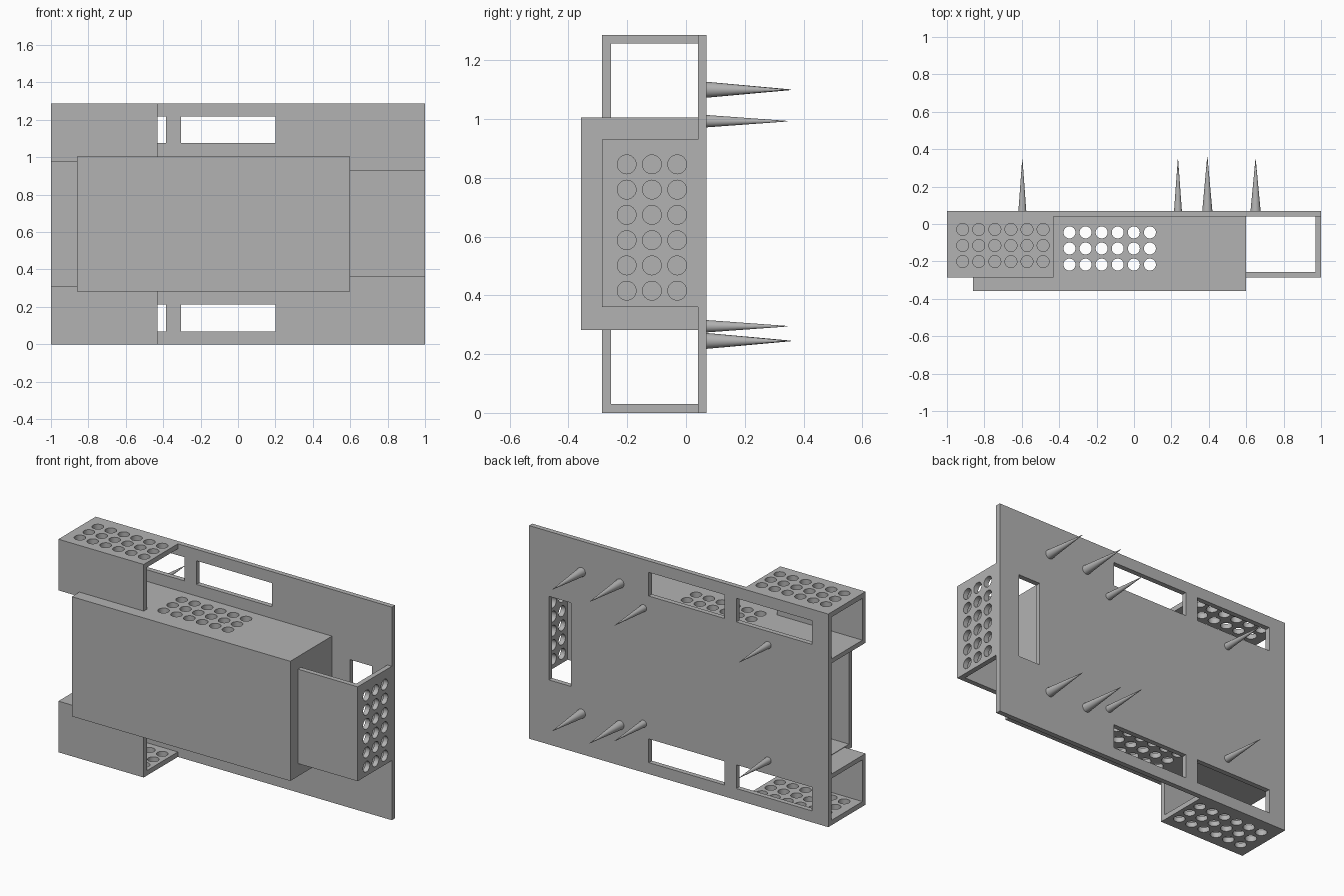
import bpy, bmesh
from mathutils import Matrix, Vector

cube = bpy.data.objects.get("Cube")
if cube:
    bpy.data.objects.remove(cube, do_unlink=True)

H = 1.287            # plate height
T = 0.03             # wall thickness
BACK, INNER = 0.07, 0.04
DUCT_Y, BODY_Y = -0.286, -0.358
PITCH, HOLE_R = 0.086, 0.032

grey = bpy.data.materials.new("matte_grey")
grey.use_nodes = True
grey.diffuse_color = (0.45, 0.45, 0.45, 1)
grey.node_tree.nodes["Principled BSDF"].inputs["Base Color"].default_value = (0.45, 0.45, 0.45, 1)


def add_box(bm, x, y, z):
    """Box from (low, high) ranges."""
    lo, hi = Vector((x[0], y[0], z[0])), Vector((x[1], y[1], z[1]))
    m = Matrix.Translation((lo + hi) / 2) @ Matrix.Diagonal((*(hi - lo), 1))
    bmesh.ops.create_cube(bm, size=1, matrix=m)


def add_cone(bm, pos, axis, r1, r2, depth):
    turn = Vector((0, 0, 1)).rotation_difference(Vector(axis)).to_matrix().to_4x4()
    bmesh.ops.create_cone(bm, cap_ends=True, segments=32, radius1=r1, radius2=r2,
                          depth=depth, matrix=Matrix.Translation(pos) @ turn)


def finish(bm, name):
    mesh = bpy.data.meshes.new(name)
    bm.to_mesh(mesh)
    bm.free()
    mesh.materials.append(grey)
    obj = bpy.data.objects.new(name, mesh)
    bpy.context.collection.objects.link(obj)
    return obj


def select(obj):
    bpy.ops.object.select_all(action='DESELECT')
    obj.select_set(True)
    bpy.context.view_layer.objects.active = obj


def smooth(obj):
    select(obj)
    bpy.ops.object.shade_smooth_by_angle(angle=0.6)


def box(name, x, y, z):
    bm = bmesh.new()
    add_box(bm, x, y, z)
    return finish(bm, name)


def cut(obj, bm):
    """Subtract the cutter mesh and discard it."""
    cutter = finish(bm, "cutter")
    cutter.hide_render = True
    mod = obj.modifiers.new("cut", 'BOOLEAN')
    mod.operation, mod.solver, mod.object = 'DIFFERENCE', 'EXACT', cutter
    select(obj)
    bpy.ops.object.modifier_apply(modifier=mod.name)
    bpy.data.objects.remove(cutter, do_unlink=True)
    smooth(obj)


def perforate(obj, first, long_axis, through):
    """Grid of six by three round holes; the short rows step towards the front."""
    bm = bmesh.new()
    for i in range(6):
        for j in range(3):
            pos = Vector(first) + Vector(long_axis) * PITCH * i + Vector((0, -PITCH * j, 0))
            add_cone(bm, pos, through, HOLE_R, HOLE_R, 0.1)
    cut(obj, bm)


def flip(z, low):
    """Mirror a height range to the lower half."""
    return (H - z[1], H - z[0]) if low else z


# Back plate with vent slots
plate = box("back_plate", (-1, 1), (INNER, BACK), (0, H))
slots = bmesh.new()
for low in (False, True):
    for x in ((-0.305, 0.2), (-0.89, -0.385)):
        add_box(slots, x, (0, 0.1), flip((1.075, 1.218), low))
add_box(slots, (0.72, 0.867), (0, 0.1), (0.39, 0.895))
cut(plate, slots)

# Main housing: front, closed left end, perforated top and bottom, open right end
BODY_X, BODY_Z = (-0.86, 0.6), (0.282, 1.005)
box("housing_front", BODY_X, (BODY_Y, BODY_Y + T), BODY_Z)
box("housing_end", (BODY_X[1] - T, BODY_X[1]), (BODY_Y + T, INNER), BODY_Z)

# Housing walls and corner ducts, mirrored top to bottom
for low, side in ((False, "upper"), (True, "lower")):
    wall_z = flip((BODY_Z[1] - T, BODY_Z[1]), low)
    wall = box(side + "_housing_wall", (BODY_X[0], BODY_X[1] - T), (BODY_Y + T, INNER), wall_z)
    perforate(wall, (-0.345, -0.045, sum(wall_z) / 2), (1, 0, 0), (0, 0, 1))

    cover_z = flip((H - T, H), low)
    cover = box(side + "_duct_cover", (-1, -0.43), (DUCT_Y, INNER), cover_z)
    perforate(cover, (-0.916, -0.029, sum(cover_z) / 2), (1, 0, 0), (0, 0, 1))
    box(side + "_duct_front", (-1, -0.43), (DUCT_Y, DUCT_Y + T), flip((0.978, H - T), low))
    box(side + "_duct_floor", (-1, BODY_X[0]), (DUCT_Y + T, INNER), flip((0.978, BODY_Z[1]), low))

# Side duct on the left
SIDE_Z = (0.36, 0.93)
box("side_duct_front", (0.6, 1 - T), (DUCT_Y, DUCT_Y + T), SIDE_Z)
side_cover = box("side_duct_cover", (1 - T, 1), (DUCT_Y, INNER), SIDE_Z)
perforate(side_cover, (1 - T / 2, -0.03, 0.416), (0, 0, 1), (1, 0, 0))

# Ground spikes on the back
for x, r, tip, heights in ((0.65, 0.027, 0.345, (0.245, 1.1)),
                           (0.392, 0.027, 0.358, (0.245, 1.1)),
                           (0.235, 0.021, 0.345, (0.295, 0.993)),
                           (-0.597, 0.021, 0.345, (0.295, 0.993))):
    for z, side in zip(heights, ("lower", "upper")):
        bm = bmesh.new()
        length = tip - BACK
        add_cone(bm, (x, BACK + length / 2, z), (0, 1, 0), r, 0.001, length)
        smooth(finish(bm, side + "_spike"))
